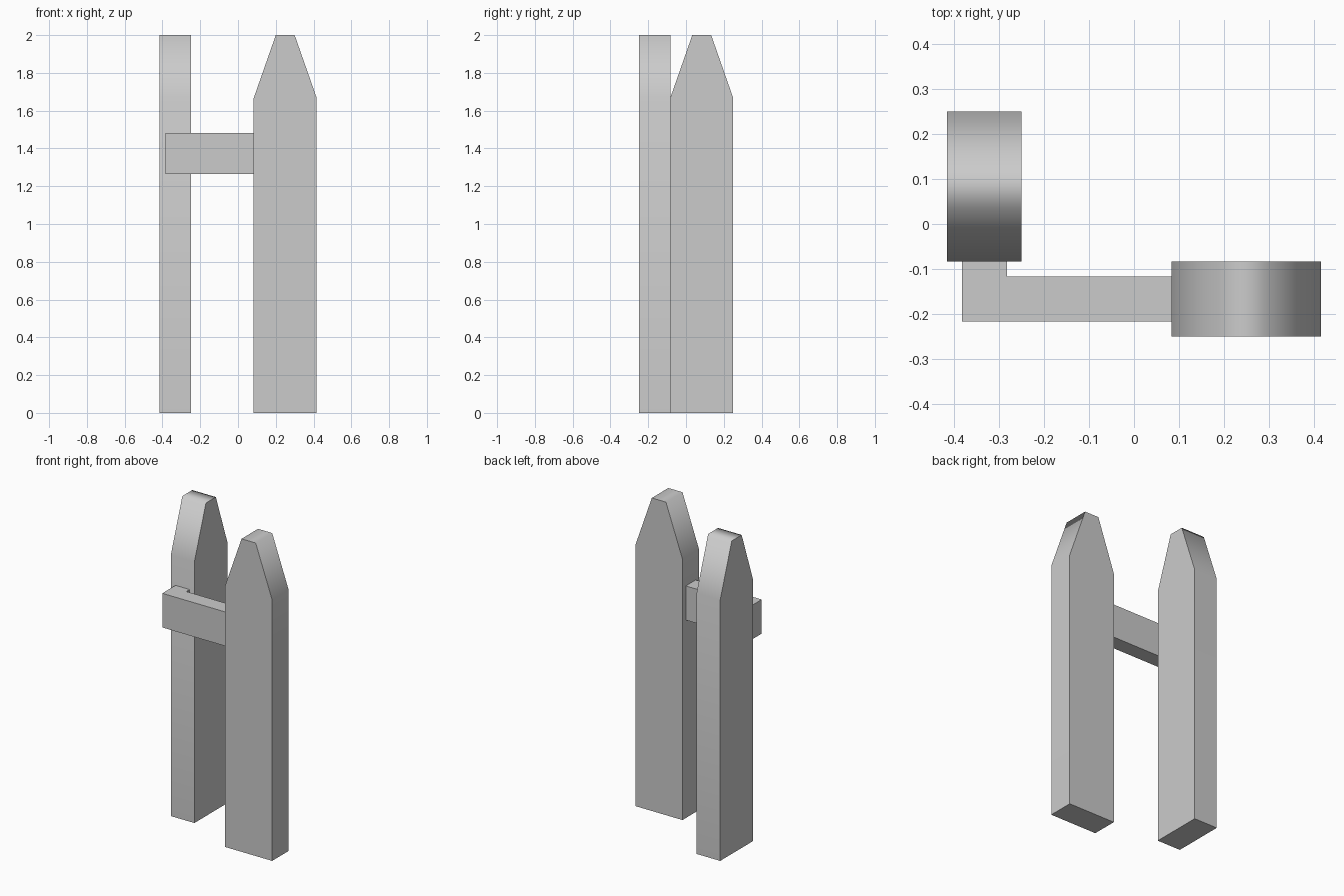
import bpy
import bmesh
import math
from mathutils import Vector

if "Cube" in bpy.data.objects:
    bpy.data.objects.remove(bpy.data.objects["Cube"])


def prism(name, points, extrude):
    """Closed solid: a planar outline pushed along a vector."""
    bm = bmesh.new()
    face = bm.faces.new([bm.verts.new(p) for p in points])
    out = bmesh.ops.extrude_face_region(bm, geom=[face], use_keep_orig=True)
    moved = [v for v in out["geom"] if isinstance(v, bmesh.types.BMVert)]
    bmesh.ops.translate(bm, verts=moved, vec=Vector(extrude))
    bmesh.ops.recalc_face_normals(bm, faces=bm.faces)
    mesh = bpy.data.meshes.new(name)
    bm.to_mesh(mesh)
    bm.free()
    obj = bpy.data.objects.new(name, mesh)
    bpy.context.collection.objects.link(obj)
    return obj


def smooth(obj, degrees):
    bpy.ops.object.select_all(action='DESELECT')
    obj.select_set(True)
    bpy.context.view_layer.objects.active = obj
    bpy.ops.object.shade_smooth_by_angle(angle=math.radians(degrees))


# Picket outline: half width 1/6, tapering to a flat tip
W, TIP, SHOULDER, TOP, THICK = 1 / 6, 0.05, 1.667, 2.0, 1 / 6
outline = [(-W, 0), (W, 0), (W, SHOULDER), (TIP, TOP), (-TIP, TOP), (-W, SHOULDER)]

# Front picket faces -y, side picket faces -x
front_picket = prism("front_picket", [(0.25 + u, -0.25, z) for u, z in outline],
                     (0, THICK, 0))
side_picket = prism("side_picket", [(-0.4167, 0.0833 + u, z) for u, z in outline],
                    (THICK, 0, 0))
for picket in (front_picket, side_picket):
    smooth(picket, 80)

# L-shaped corner rail joining the two pickets
rail = [(-0.3833, -0.2167), (0.0833, -0.2167), (0.0833, -0.1167),
        (-0.2833, -0.1167), (-0.2833, -0.0833), (-0.3833, -0.0833)]
prism("corner_rail", [(x, y, 1.265) for x, y in rail], (0, 0, 0.218))
